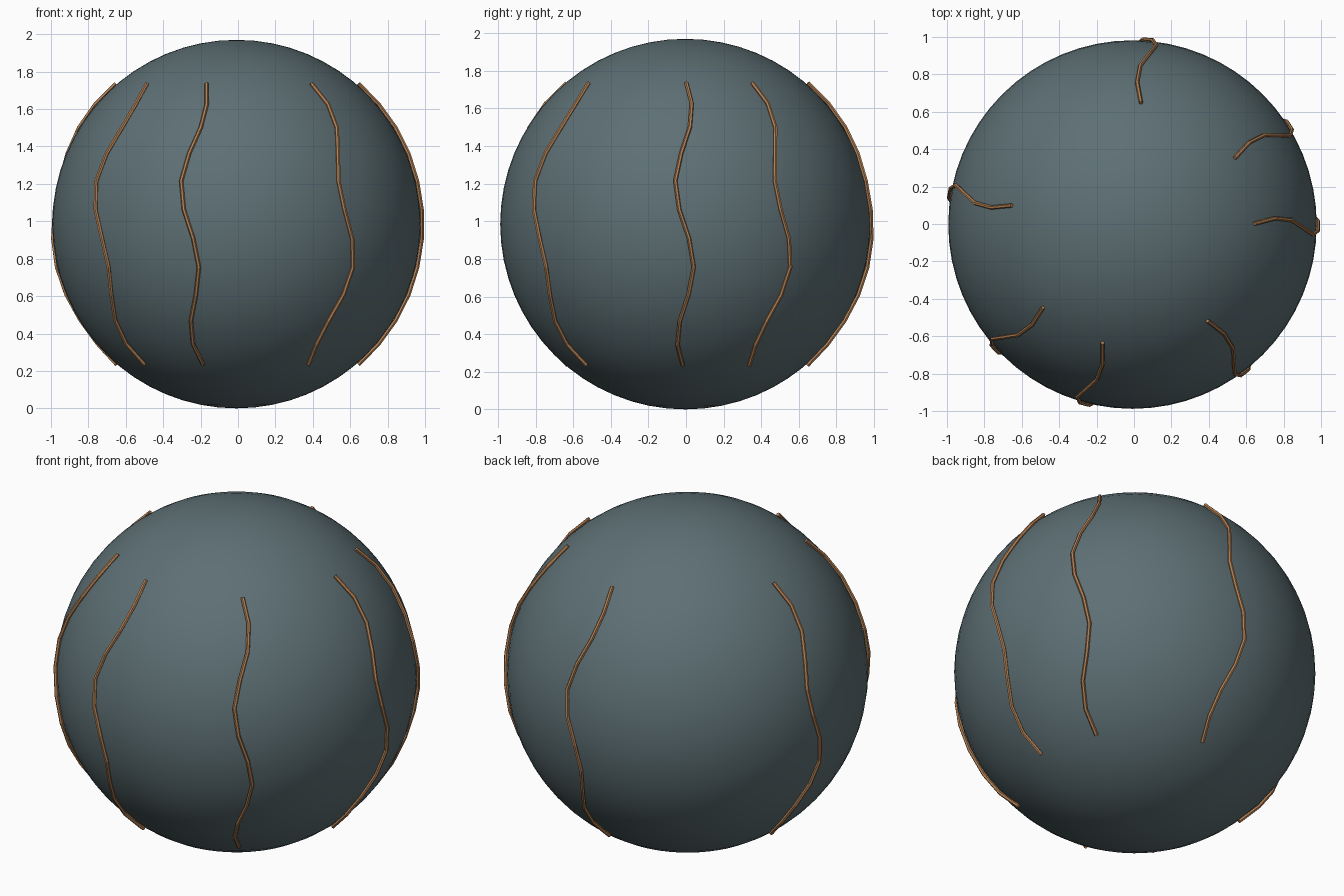
import bpy
from math import sin, cos, radians, pi

if "Cube" in bpy.data.objects:
    bpy.data.objects.remove(bpy.data.objects["Cube"])

R = 0.985                     # ball radius
CENTRE = (-0.008, -0.003, R)
R_STRAND, THICK = 0.995, 0.011
LONGITUDES = (-0.3, 32.3, 85.3, 170.3, -137.9, -104.9, -52.8)
POINTS = 12


def material(name, rgb):
    m = bpy.data.materials.new(name)
    m.diffuse_color = (*rgb, 1)
    m.use_nodes = True
    m.node_tree.nodes["Principled BSDF"].inputs["Base Color"].default_value = m.diffuse_color
    return m


ball_mat = material("slate", (0.11, 0.16, 0.175))
strand_mat = material("copper", (0.46, 0.22, 0.09))

# Smooth ball
bpy.ops.mesh.primitive_uv_sphere_add(segments=64, ring_count=32, radius=R, location=CENTRE)
ball = bpy.context.object
ball.name = "ball"
ball.data.materials.append(ball_mat)
bpy.ops.object.shade_smooth()


# One wavy strand running down the ball near a given longitude
def strand(index, lon):
    curve = bpy.data.curves.new("strand_%d" % index, 'CURVE')
    curve.dimensions = '3D'
    curve.bevel_depth = THICK
    curve.bevel_resolution = 1
    curve.use_fill_caps = True
    spline = curve.splines.new('POLY')
    spline.points.add(POINTS - 1)
    for i, p in enumerate(spline.points):
        lat = radians(49 - 98 * i / (POINTS - 1))
        a = radians(lon + 2.9 * sin(1.09 * i + 0.25))
        p.co = (R_STRAND * cos(lat) * cos(a), R_STRAND * cos(lat) * sin(a),
                R_STRAND * sin(lat), 1)
    obj = bpy.data.objects.new(curve.name, curve)
    obj.location = CENTRE
    curve.materials.append(strand_mat)
    bpy.context.collection.objects.link(obj)
    # Flat-faced mesh tube
    bpy.ops.object.select_all(action='DESELECT')
    obj.select_set(True)
    bpy.context.view_layer.objects.active = obj
    bpy.ops.object.convert(target='MESH')
    bpy.ops.object.shade_flat()


for n, longitude in enumerate(LONGITUDES, 1):
    strand(n, longitude)
